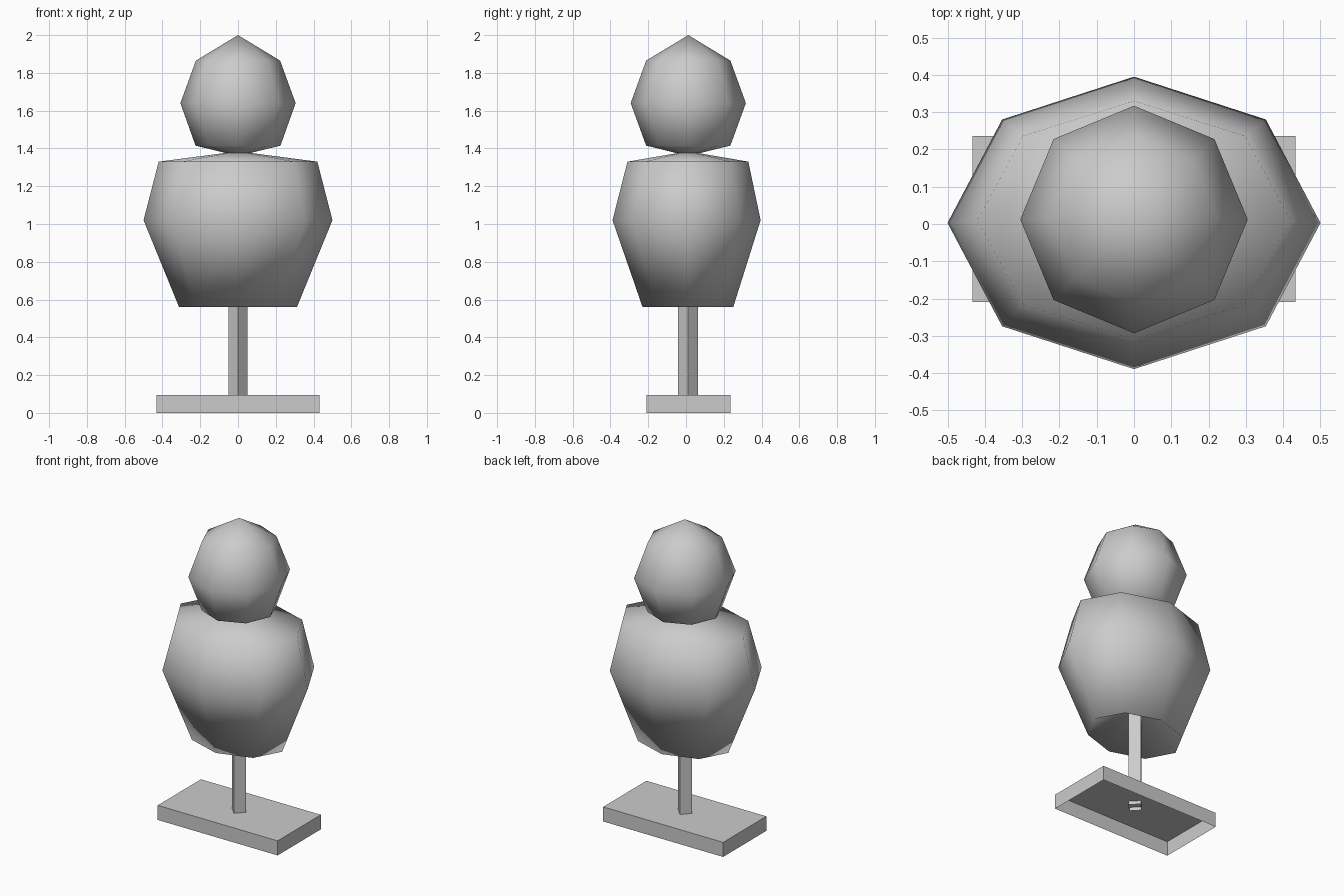
import bpy, bmesh
from math import cos, sin, tau

cube = bpy.data.objects.get("Cube")
if cube:
    bpy.data.objects.remove(cube, do_unlink=True)

# One plain grey for everything
grey = bpy.data.materials.new("plain_grey")
grey.use_nodes = True
colour = (0.6, 0.6, 0.6, 1.0)
grey.diffuse_color = colour
grey.node_tree.nodes["Principled BSDF"].inputs["Base Color"].default_value = colour


def finish(name, bm, smooth):
    """Turn a bmesh into a named, coloured object."""
    for face in bm.faces:
        face.smooth = smooth
    mesh = bpy.data.meshes.new(name)
    bm.to_mesh(mesh)
    bm.free()
    mesh.materials.append(grey)
    obj = bpy.data.objects.new(name, mesh)
    bpy.context.collection.objects.link(obj)
    return obj


def loft(name, rings, sides, bottom=None, top=None, smooth=True):
    """Stack elliptical rings (z, x radius, y radius, y centre), bottom to top,
    with optional pole heights that close the ends."""
    bm = bmesh.new()
    loops = [[bm.verts.new((rx * cos(tau * i / sides), cy + ry * sin(tau * i / sides), z))
              for i in range(sides)] for z, rx, ry, cy in rings]
    pairs = [(i, (i + 1) % sides) for i in range(sides)]
    for low, high in zip(loops, loops[1:]):
        for i, j in pairs:
            bm.faces.new((low[i], low[j], high[j], high[i]))
    if bottom is not None:
        pole = bm.verts.new((0, rings[0][3], bottom))
        for i, j in pairs:
            bm.faces.new((loops[0][j], loops[0][i], pole))
    if top is not None:
        pole = bm.verts.new((0, rings[-1][3], top))
        for i, j in pairs:
            bm.faces.new((loops[-1][i], loops[-1][j], pole))
    return finish(name, bm, smooth)


# Base: a shallow box open underneath
bm = bmesh.new()
bmesh.ops.create_cube(bm, size=1)
bmesh.ops.scale(bm, vec=(0.865, 0.445, 0.095), verts=bm.verts)
bmesh.ops.translate(bm, vec=(0, 0.013, 0.0475), verts=bm.verts)
under = [f for f in bm.faces if f.normal.z < -0.5]
bmesh.ops.delete(bm, geom=under, context="FACES_ONLY")
finish("base", bm, False)

# Post: open square tube turned corner-on, poking just through the base top
loft("post", [(0.072, 0.05, 0.053, 0.01), (0.7, 0.05, 0.053, 0.01)], 4, smooth=False)

# Torso: low-poly, smooth shaded, with a hollowed underside
loft("torso", [(0.56, 0.312, 0.24, 0.01),
               (1.02, 0.5, 0.392, 0.003),
               (1.33, 0.42, 0.32, 0.01)], 8, bottom=0.74, top=1.385)

# Head: low-poly, smooth shaded, pointed crown and flattened chin
loft("head", [(1.415, 0.225, 0.223, 0.012),
              (1.64, 0.305, 0.305, 0.012),
              (1.865, 0.223, 0.223, 0.012)], 8, bottom=1.36, top=2.0)
